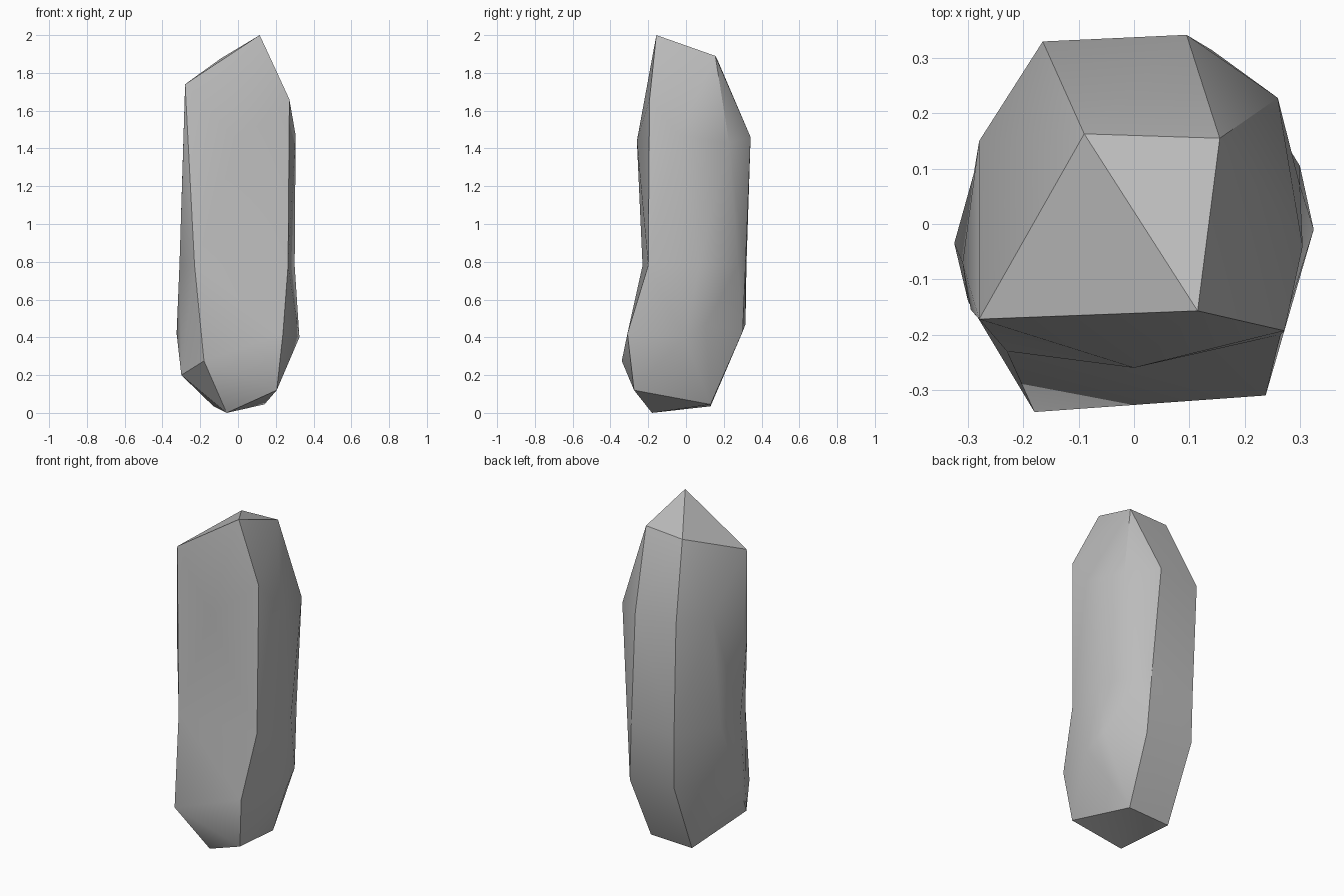
import bpy
import bmesh
from math import radians

cube = bpy.data.objects.get("Cube")
if cube:
    bpy.data.objects.remove(cube, do_unlink=True)

stone = bpy.data.materials.new("grey_stone")
stone.use_nodes = True
grey = (0.5, 0.5, 0.5, 1.0)
stone.diffuse_color = grey
bsdf = stone.node_tree.nodes["Principled BSDF"]
bsdf.inputs["Base Color"].default_value = grey
bsdf.inputs["Roughness"].default_value = 0.8

# Corners of the stone, grouped by level
WAIST = 0.78
waist = [(x, y, WAIST) for x, y in (
    (-0.23, -0.23), (0.265, -0.20), (0.30, 0.07), (0.195, 0.275),
    (0.14, 0.315), (-0.145, 0.32), (-0.29, 0.09), (-0.31, -0.07))]

foot = [(-0.06, -0.18, 0.0), (0.205, -0.275, 0.12),
        (0.14, 0.13, 0.045), (-0.13, 0.13, 0.035)]
bulge = [(-0.18, -0.34, 0.275), (0.238, -0.31, 0.42), (0.325, -0.01, 0.40),
         (0.30, 0.105, 0.47), (0.16, 0.30, 0.43), (-0.14, 0.315, 0.47),
         (-0.325, -0.035, 0.42), (-0.30, -0.14, 0.20)]
shoulder = [(0.0, -0.26, 1.44), (0.272, -0.193, 1.66), (0.305, -0.04, 1.47),
            (0.26, 0.228, 1.43), (0.095, 0.342, 1.46), (-0.165, 0.33, 1.45),
            (-0.28, 0.15, 1.47), (-0.295, -0.155, 1.24)]
crown = [(0.115, -0.157, 2.0), (0.155, 0.155, 1.89),
         (-0.09, 0.163, 1.877), (-0.28, -0.172, 1.74)]


def add_chunk(bm, points):
    """Wrap points in a faceted shell, left open at the waist."""
    verts = [bm.verts.new(p) for p in points]
    bmesh.ops.convex_hull(bm, input=verts)
    inner = [f for f in bm.faces
             if all(abs(v.co.z - WAIST) < 1e-4 for v in f.verts)]
    bmesh.ops.delete(bm, geom=inner, context="FACES")


# Two chipped chunks welded along the pinched waist
bm = bmesh.new()
add_chunk(bm, foot + bulge + waist)
add_chunk(bm, waist + shoulder + crown)
bmesh.ops.remove_doubles(bm, verts=bm.verts[:], dist=0.0005)
loose = [v for v in bm.verts if not v.link_faces]
bmesh.ops.delete(bm, geom=loose, context="VERTS")
bmesh.ops.recalc_face_normals(bm, faces=bm.faces[:])

mesh = bpy.data.meshes.new("standing_stone")
bm.to_mesh(mesh)
bm.free()
mesh.materials.append(stone)
rock = bpy.data.objects.new("standing_stone", mesh)
bpy.context.collection.objects.link(rock)

# Soft facets with crisp ridges
bpy.ops.object.select_all(action="DESELECT")
rock.select_set(True)
bpy.context.view_layer.objects.active = rock
bpy.ops.object.shade_smooth_by_angle(angle=radians(30))
